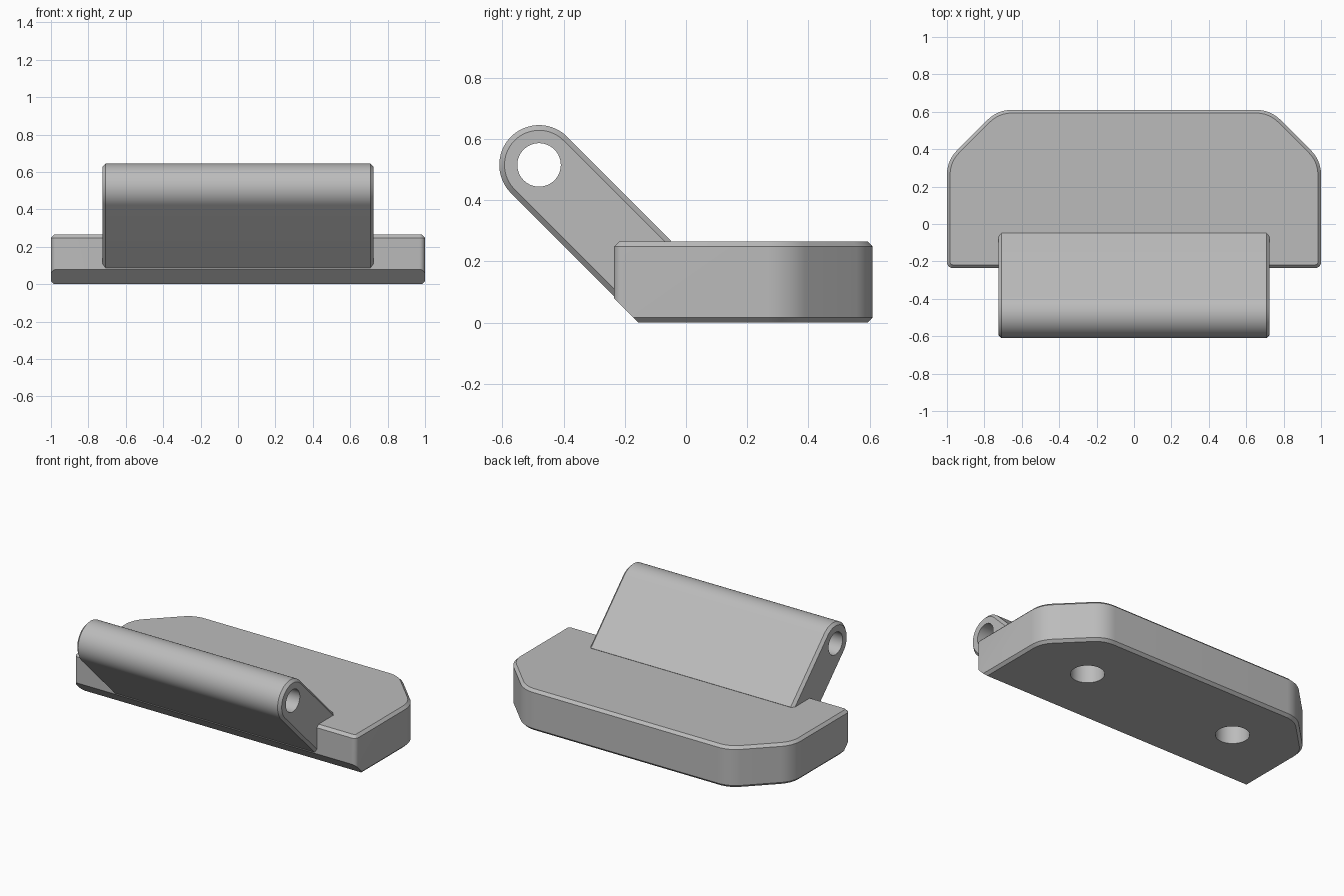
import bpy
import bmesh
from math import sin, cos, radians, sqrt
from mathutils import Matrix

if "Cube" in bpy.data.objects:
    bpy.data.objects.remove(bpy.data.objects["Cube"], do_unlink=True)

grey = bpy.data.materials.new("plain_grey")
grey.use_nodes = True
grey.diffuse_color = (0.5, 0.5, 0.5, 1)
grey.node_tree.nodes["Principled BSDF"].inputs["Base Color"].default_value = (0.5, 0.5, 0.5, 1)

CHAMFER = 0.017


def arc(cx, cy, r, start, end, steps):
    """Points on an arc, angles in degrees."""
    angles = [radians(start + (end - start) * i / steps) for i in range(steps + 1)]
    return [(cx + r * cos(a), cy + r * sin(a)) for a in angles]


def loft(rings):
    """Closed solid through matching rings of 3D points."""
    bm = bmesh.new()
    loops = [[bm.verts.new(p) for p in ring] for ring in rings]
    for a, b in zip(loops, loops[1:]):
        for i in range(len(a)):
            j = (i + 1) % len(a)
            bm.faces.new((a[i], a[j], b[j], b[i]))
    bm.faces.new(loops[0][::-1])
    bm.faces.new(loops[-1])
    bmesh.ops.recalc_face_normals(bm, faces=bm.faces)
    return bm


def make_object(name, bm):
    mesh = bpy.data.meshes.new(name)
    bm.to_mesh(mesh)
    bm.free()
    mesh.materials.append(grey)
    obj = bpy.data.objects.new(name, mesh)
    bpy.context.collection.objects.link(obj)
    return obj


def drill(obj, radius, depth, places, axis="Z"):
    """Cut round holes, centred on the given places."""
    bm = bmesh.new()
    turn = Matrix.Rotation(radians(90), 4, "Y") if axis == "X" else Matrix()
    for place in places:
        bmesh.ops.create_cone(bm, cap_ends=True, segments=64, radius1=radius, radius2=radius,
                              depth=depth, matrix=Matrix.Translation(place) @ turn)
    cutter = make_object(obj.name + "_cutter", bm)
    cutter.hide_render = True
    mod = obj.modifiers.new("holes", "BOOLEAN")
    mod.operation = "DIFFERENCE"
    mod.solver = "EXACT"
    mod.object = cutter
    activate(obj)
    bpy.ops.object.modifier_apply(modifier=mod.name)
    bpy.data.objects.remove(cutter, do_unlink=True)


def activate(obj):
    bpy.ops.object.select_all(action="DESELECT")
    obj.select_set(True)
    bpy.context.view_layer.objects.active = obj


def smooth(obj):
    activate(obj)
    bpy.ops.object.shade_smooth_by_angle(angle=radians(30))


# Base plate: clipped, rounded back corners and chamfered rims
def base_ring(inset, z):
    half = arc(0.97, -0.205, 0.03 - inset, -90, 0, 6)
    half += arc(0.82, 0.265, 0.18 - inset, 0, 45, 10)
    half += arc(0.655, 0.43, 0.18 - inset, 45, 90, 10)
    return [(x, y, z) for x, y in half] + [(-x, y, z) for x, y in reversed(half)]


HEIGHT = 0.265
bm = loft([base_ring(CHAMFER, 0), base_ring(0, CHAMFER),
           base_ring(0, HEIGHT - CHAMFER), base_ring(CHAMFER, HEIGHT)])
# Sloped cut under the front edge, in line with the underside of the arm
cut = bmesh.ops.bisect_plane(bm, geom=bm.verts[:] + bm.edges[:] + bm.faces[:],
                             plane_co=(0, -0.155, 0), plane_no=(0, -1, -1), clear_outer=True)
rim = [e for e in cut["geom_cut"] if isinstance(e, bmesh.types.BMEdge)]
bmesh.ops.contextual_create(bm, geom=rim)
bmesh.ops.recalc_face_normals(bm, faces=bm.faces)
base = make_object("base_plate", bm)

# Two blind holes in the underside
drill(base, 0.1, 0.4, [(x, 0.235, 0) for x in (-0.55, 0.55)])
smooth(base)

# Slanted arm with a rounded barrel end
PIVOT_Y, PIVOT_Z, REACH = -0.48, 0.515, 0.48


def arm_ring(x, r):
    outline = arc(PIVOT_Y, PIVOT_Z, r, 45, 225, 36)
    step = REACH / sqrt(2)
    first, last = outline[0], outline[-1]
    outline += [(last[0] + step, last[1] - step), (first[0] + step, first[1] - step)]
    return [(x, y, z) for y, z in outline]


arm = make_object("hinge_arm", loft([arm_ring(-0.725, 0.113), arm_ring(-0.708, 0.13),
                                     arm_ring(0.708, 0.13), arm_ring(0.725, 0.113)]))

# Pin hole through the whole barrel
drill(arm, 0.071, 2, [(0, PIVOT_Y, PIVOT_Z)], axis="X")
smooth(arm)
